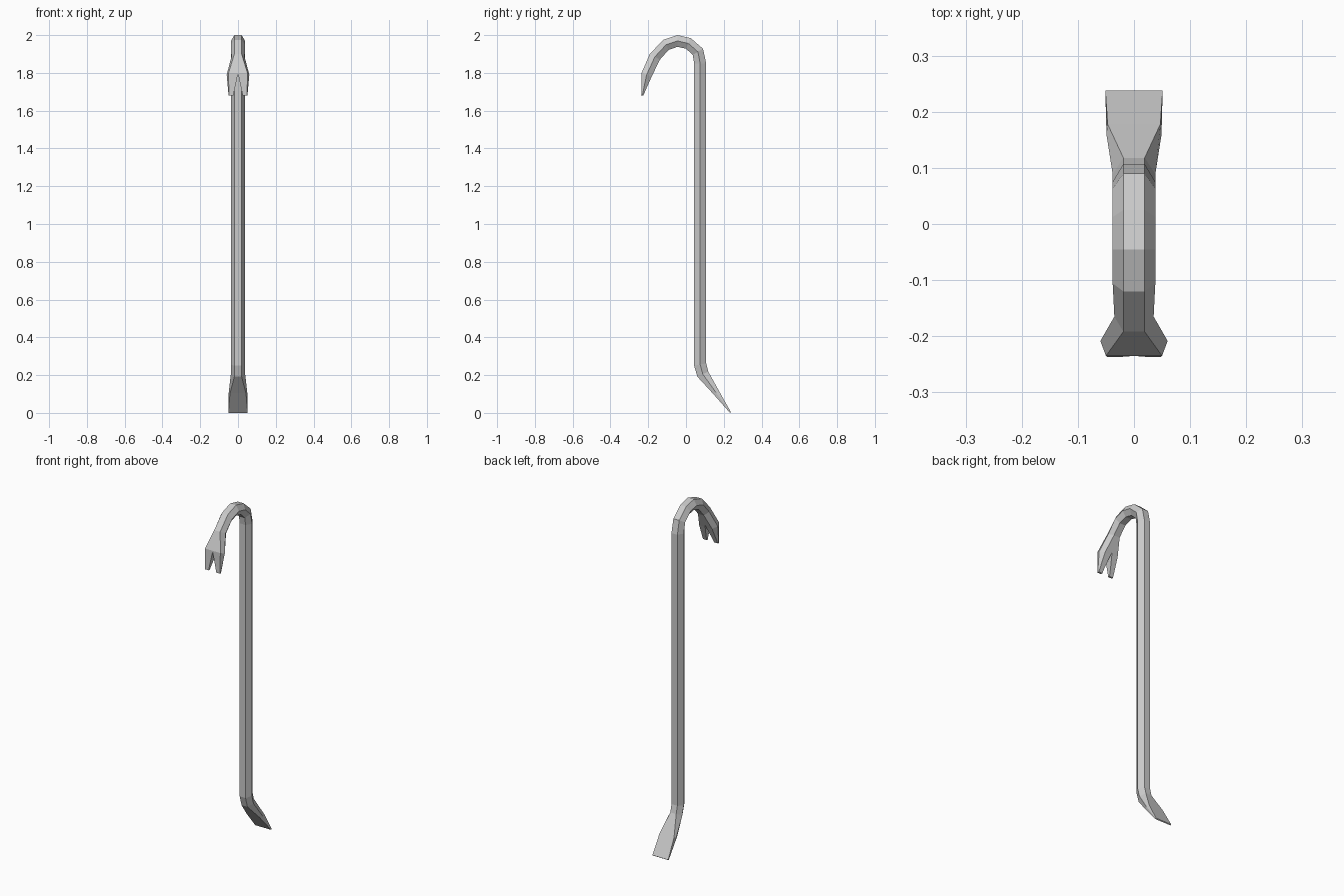
import bpy, bmesh

if "Cube" in bpy.data.objects:
    bpy.data.objects.remove(bpy.data.objects["Cube"])

# Each section: outer (y, z), inner (y, z), half widths at outer / middle / inner
R, H = 0.038, 0.019
sections = [
    # flat chisel foot
    ((0.233, 0.000), (0.238, 0.004), 0.051, 0.051, 0.051),
    ((0.140, 0.105), (0.178, 0.110), 0.042, 0.049, 0.047),
    ((0.060, 0.192), (0.118, 0.218), H, R, H),
    # straight shaft
    ((0.043, 0.250), (0.107, 0.262), H, R, H),
    ((0.107, 1.850), (0.043, 1.850), H, R, H),
    # hook
    ((0.090, 1.928), (0.036, 1.895), H, R, H),
    ((0.025, 1.984), (0.000, 1.928), H, R, H),
    ((-0.045, 2.000), (-0.045, 1.938), H, R, H),
    ((-0.120, 1.975), (-0.092, 1.922), H, R, H),
    ((-0.192, 1.900), (-0.138, 1.870), H, 0.035, H),
    # flared claw
    ((-0.235, 1.800), (-0.182, 1.780), 0.050, 0.060, 0.042),
    ((-0.237, 1.680), (-0.226, 1.680), 0.048, 0.050, 0.048),
]


def make_object(name, bm):
    bmesh.ops.recalc_face_normals(bm, faces=bm.faces)
    mesh = bpy.data.meshes.new(name)
    bm.to_mesh(mesh)
    bm.free()
    ob = bpy.data.objects.new(name, mesh)
    bpy.context.collection.objects.link(ob)
    return ob


# Hexagonal bar lofted through the sections
bm = bmesh.new()
rings = []
for k, (o, i, wo, wm, wi) in enumerate(sections):
    if k < 4:                       # below the shaft the hook's outer side is the back
        o, i, wo, wi = i, o, wi, wo
    m = ((o[0] + i[0]) / 2, (o[1] + i[1]) / 2)
    pts = [(-wo, o), (wo, o), (wm, m), (wi, i), (-wi, i), (-wm, m)]
    rings.append([bm.verts.new((x, p[0], p[1])) for x, p in pts])
for a, b in zip(rings, rings[1:]):
    for j in range(6):
        n = (j + 1) % 6
        bm.faces.new((a[j], a[n], b[n], b[j]))
bm.faces.new(rings[0])
bm.faces.new(rings[-1])
bar = make_object("pry_bar", bm)

# V-shaped nail slot cut through the claw
bm = bmesh.new()
tri = [(0, 1.795), (0.021, 1.70), (0.027, 1.66), (-0.027, 1.66), (-0.021, 1.70)]
front = bm.faces.new([bm.verts.new((x, -0.30, z)) for x, z in tri])
ext = bmesh.ops.extrude_face_region(bm, geom=[front])
bmesh.ops.translate(bm, vec=(0, 0.2, 0),
                    verts=[v for v in ext["geom"] if isinstance(v, bmesh.types.BMVert)])
cutter = make_object("slot_cutter", bm)
cutter.hide_render = True

mod = bar.modifiers.new("nail_slot", "BOOLEAN")
mod.operation = "DIFFERENCE"
mod.solver = "EXACT"
mod.object = cutter
bpy.context.view_layer.objects.active = bar
bar.select_set(True)
bpy.ops.object.modifier_apply(modifier=mod.name)
bpy.data.objects.remove(cutter, do_unlink=True)
